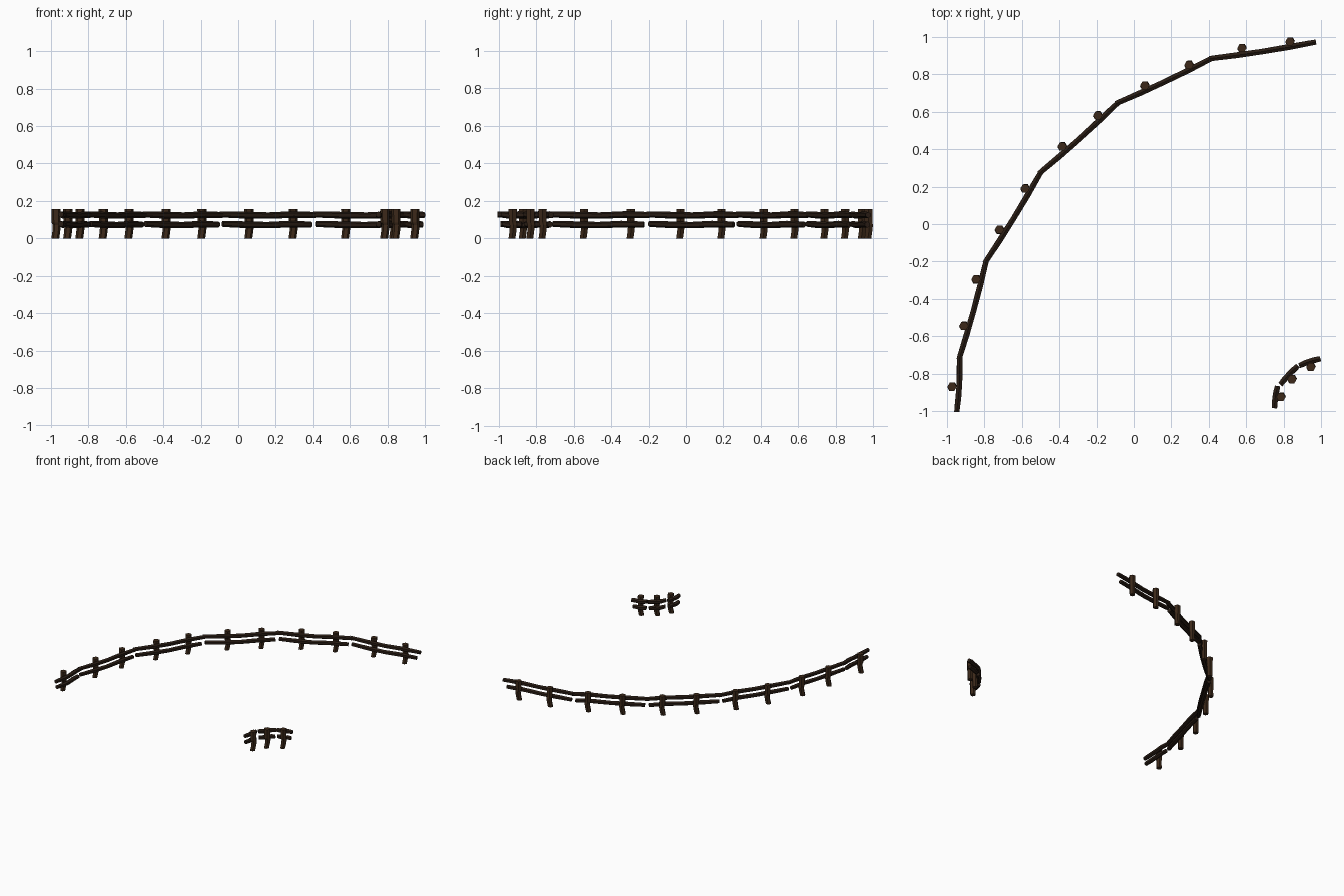
import bpy, math
from mathutils import Vector

if "Cube" in bpy.data.objects:
    bpy.data.objects.remove(bpy.data.objects["Cube"])


def material(name, color):
    m = bpy.data.materials.new(name)
    m.diffuse_color = color
    m.use_nodes = True
    m.node_tree.nodes["Principled BSDF"].inputs["Base Color"].default_value = m.diffuse_color
    return m


post_wood = material("post_wood", (0.045, 0.022, 0.01, 1))
rail_wood = material("rail_wood", (0.022, 0.012, 0.007, 1))


def tube(name, centers, radii, u, v, mat, sides=6):
    """Flat-faced capped tube through rings of vertices."""
    verts, faces = [], []
    for c, r in zip(centers, radii):
        for i in range(sides):
            a = math.tau * i / sides
            verts.append(c + u * (r * math.cos(a)) + v * (r * math.sin(a)))
    for k in range(len(centers) - 1):
        for i in range(sides):
            j = (i + 1) % sides
            faces.append((k * sides + i, k * sides + j,
                          (k + 1) * sides + j, (k + 1) * sides + i))
    last = (len(centers) - 1) * sides
    faces.append(tuple(reversed(range(sides))))
    faces.append(tuple(last + i for i in range(sides)))
    me = bpy.data.meshes.new(name)
    me.from_pydata(verts, [], faces)
    me.materials.append(mat)
    ob = bpy.data.objects.new(name, me)
    bpy.context.collection.objects.link(ob)


def post(name, x, y):
    # slightly crooked stake
    rings = [(-0.004, 0.0, 0.021), (0.001, 0.035, 0.021),
             (0.004, 0.07, 0.022), (0.0, 0.085, 0.024), (0.0, 0.156, 0.025)]
    tube(name, [Vector((x + o, y + o, z)) for o, z, r in rings],
         [r for o, z, r in rings], Vector((1, 0, 0)), Vector((0, 1, 0)), post_wood)


def rail(name, a, b, z, trim_start, trim_end, bow):
    a, b = Vector((*a, z)), Vector((*b, z))
    d = (b - a).normalized()
    a, b = a + d * trim_start, b - d * trim_end
    side, up = Vector((d.y, -d.x, 0)), Vector((0, 0, 1))
    stations = [(0, 0.003, 0.016), (0.25, -0.001, 0.018), (0.5, -0.003, 0.017),
                (0.75, 0.002, 0.018), (1, 0, 0.016)]
    pts = [a.lerp(b, t) + up * w + side * (bow * math.sin(math.pi * t))
           for t, w, r in stations]
    tube(name, pts, [r for t, w, r in stations], up, side, rail_wood)


def fence(name, posts, segments, bow, overhang, short):
    for i, (x, y) in enumerate(posts):
        post(f"{name}_post_{i + 1}", x, y)
    for i, (a, b) in enumerate(segments):
        rail(f"{name}_upper_rail_{i + 1}", a, b, 0.125, -overhang, 0, bow)
        rail(f"{name}_lower_rail_{i + 1}", a, b, 0.074, 0, short, bow)


# long curved fence
path = [(-0.947, -0.99), (-0.932, -0.71), (-0.79, -0.195), (-0.497, 0.28),
        (-0.083, 0.65), (0.417, 0.886), (0.973, 0.973)]
segs = list(zip(path, path[1:]))
fence("long_fence",
      [(-0.973, -0.87), (-0.91, -0.545), (-0.845, -0.295), (-0.72, -0.03),
       (-0.583, 0.19), (-0.385, 0.415), (-0.193, 0.58), (0.058, 0.74),
       (0.294, 0.85), (0.577, 0.94), (0.834, 0.975)],
      segs, 0.006, 0.015, 0.03)

# short curved fence
fence("short_fence",
      [(0.786, -0.925), (0.845, -0.83), (0.946, -0.765)],
      [((0.752, -0.98), (0.768, -0.866)), ((0.786, -0.855), (0.877, -0.758)),
       ((0.888, -0.756), (0.997, -0.72))],
      -0.004, 0.005, 0.01)
